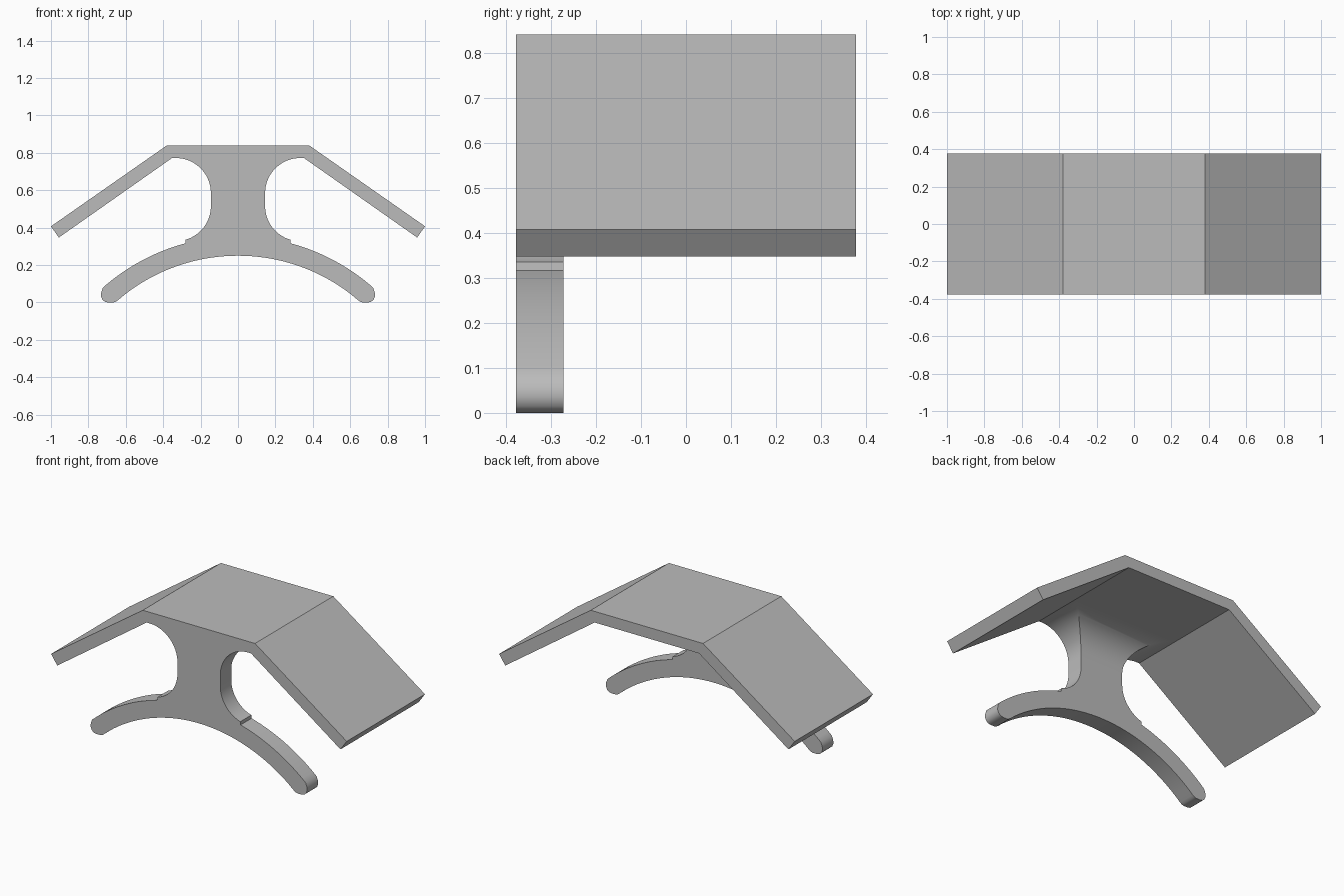
import bpy, bmesh
from math import sin, cos, pi, radians

cube = bpy.data.objects.get("Cube")
if cube:
    bpy.data.objects.remove(cube, do_unlink=True)

grey = bpy.data.materials.new("plain_grey")
grey.use_nodes = True
COLOR = (0.5, 0.5, 0.5, 1)
grey.diffuse_color = COLOR
grey.node_tree.nodes["Principled BSDF"].inputs["Base Color"].default_value = COLOR

FRONT, BACK, PLATE_BACK = -0.378, 0.378, -0.272
STEM, R, TOP = 0.145, 0.187, 0.772      # stem half width, fillet radius, roof underside


def finish(name, bm):
    bmesh.ops.recalc_face_normals(bm, faces=bm.faces)
    mesh = bpy.data.meshes.new(name)
    bm.to_mesh(mesh)
    bm.free()
    mesh.materials.append(grey)
    obj = bpy.data.objects.new(name, mesh)
    bpy.context.collection.objects.link(obj)
    bpy.ops.object.select_all(action='DESELECT')
    obj.select_set(True)
    bpy.context.view_layer.objects.active = obj
    bpy.ops.object.shade_smooth_by_angle(angle=radians(30))
    return obj


def prism(name, half, y0, y1):
    """Mirror a right-hand outline (x, z) across x = 0 and extrude it along y."""
    outline = half + [(-x, z) for x, z in reversed(half) if x > 0]
    bm = bmesh.new()
    face = bm.faces.new([bm.verts.new((x, y0, z)) for x, z in outline])
    out = bmesh.ops.extrude_face_region(bm, geom=[face])
    moved = [v for v in out["geom"] if isinstance(v, bmesh.types.BMVert)]
    bmesh.ops.translate(bm, verts=moved, vec=(0, y1 - y0, 0))
    return finish(name, bm)


def arc(cx, cz, r, a0, a1, n):
    steps = [radians(a0 + (a1 - a0) * i / n) for i in range(n + 1)]
    return [(cx + r * cos(a), cz + r * sin(a)) for a in steps]


# Folded canopy
prism("canopy", [(0.38, 0.84), (1, 0.407), (0.958, 0.347), (0.353, TOP)], FRONT, BACK)

# Upright plate: flared stem, arched legs and rounded feet
half = arc(STEM + R, TOP - R, R, 90, 180, 16)
half += arc(STEM + R, 0.515, R, 180, 254, 14)
half += arc(0, -0.737, 1.09, 75, 48.5, 16)
half += [(0.731, 0.055), (0.733, 0.035), (0.725, 0.015), (0.712, 0.004), (0.695, 0),
         (0.668, 0), (0.655, 0.003), (0.642, 0.012)]
half += arc(0, -0.737, 0.987, 50, 90, 20)[1:-1] + [(0, 0.25)]
prism("support_plate", half, FRONT, PLATE_BACK)

# Curved gusset blending the back of the stem into the canopy
bm = bmesh.new()
rows = []
for i in range(17):
    a = i / 16 * pi / 2
    grow = R * (1 - cos(a))
    w, y, z = STEM + grow, PLATE_BACK + grow, TOP - R + R * sin(a)
    rows.append([bm.verts.new(p) for p in
                 ((-w, PLATE_BACK, z), (-w, y, z), (w, y, z), (w, PLATE_BACK, z))])
for low, high in zip(rows, rows[1:]):
    for k in range(3):
        bm.faces.new((low[k], low[k + 1], high[k + 1], high[k]))
bm.faces.new(rows[-1])
bmesh.ops.remove_doubles(bm, verts=bm.verts, dist=0.0001)
finish("gusset", bm)
